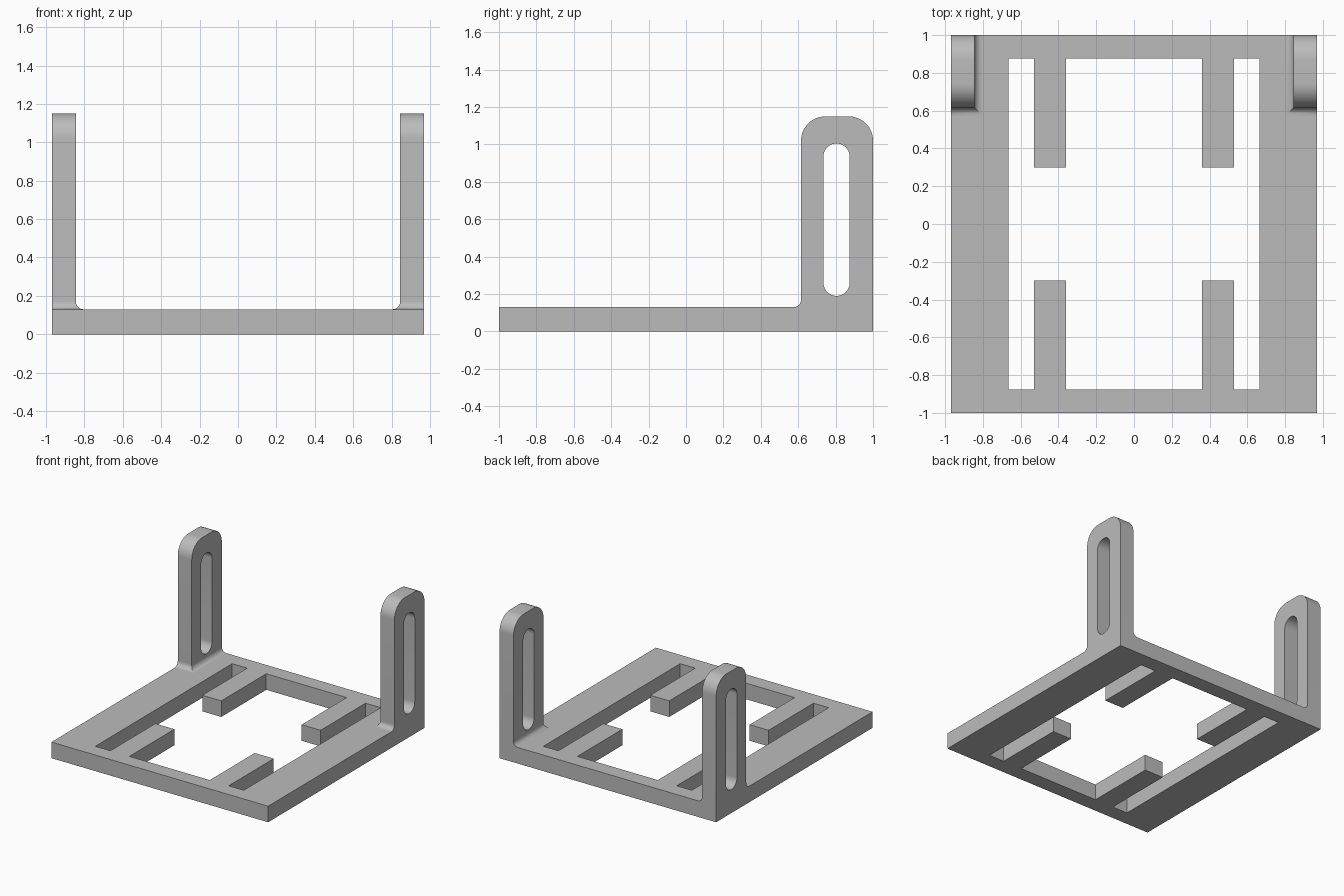
import bpy, bmesh
from math import sin, cos, pi, radians

cube = bpy.data.objects.get("Cube")
if cube:
    bpy.data.objects.remove(cube, do_unlink=True)

grey = bpy.data.materials.new("plain grey")
grey.use_nodes = True
grey.diffuse_color = (0.5, 0.5, 0.5, 1)
grey.node_tree.nodes["Principled BSDF"].inputs["Base Color"].default_value = (0.5, 0.5, 0.5, 1)

HALF_X, HALF_Y, THICK = 0.97, 1.0, 0.13          # base frame
OPEN_X, OPEN_Y = 0.665, 0.875                    # central opening
TAB_IN, TAB_OUT, TAB_END = 0.36, 0.53, 0.30      # inward tabs
POST_X, POST_Y, POST_TOP = 0.845, 0.615, 1.15    # slotted uprights
SLOT = (0.735, 0.875, 0.19, 1.005)
FILLET = 0.04


def finish(bm, name):
    bmesh.ops.recalc_face_normals(bm, faces=bm.faces[:])
    mesh = bpy.data.meshes.new(name)
    bm.to_mesh(mesh)
    bm.free()
    mesh.materials.append(grey)
    mesh.shade_smooth()
    mesh.set_sharp_from_angle(angle=radians(30))
    obj = bpy.data.objects.new(name, mesh)
    bpy.context.collection.objects.link(obj)
    return obj


def extrude(bm, vec):
    new = bmesh.ops.extrude_face_region(bm, geom=bm.faces[:])["geom"]
    verts = [v for v in new if isinstance(v, bmesh.types.BMVert)]
    bmesh.ops.translate(bm, verts=verts, vec=vec)


def rounded_rect(a0, a1, b0, b1, r, corners, steps=12):
    """Outline points; corners lists which of the four corners are rounded."""
    pts = []
    spec = [(a1, b0, -1, 1), (a1, b1, -1, -1), (a0, b1, 1, -1), (a0, b0, 1, 1)]
    for k, (a, b, da, db) in enumerate(spec):
        if k not in corners:
            pts.append((a, b))
            continue
        for i in range(steps + 1):
            t = (k - 1) * pi / 2 + i * pi / 2 / steps
            pts.append((a + da * r + r * cos(t), b + db * r + r * sin(t)))
    return pts


# Base frame with four tabs: kept cells of a plan grid, merged and extruded
def in_frame(x, y):
    border = abs(x) > OPEN_X or abs(y) > OPEN_Y
    tab = TAB_IN < abs(x) < TAB_OUT and abs(y) > TAB_END
    return border or tab


half_xs = [TAB_IN, TAB_OUT, OPEN_X, HALF_X]
half_ys = [TAB_END, OPEN_Y, HALF_Y]
xs = sorted([-v for v in half_xs] + half_xs)
ys = sorted([-v for v in half_ys] + half_ys)
bm = bmesh.new()
for x0, x1 in zip(xs, xs[1:]):
    for y0, y1 in zip(ys, ys[1:]):
        if in_frame((x0 + x1) / 2, (y0 + y1) / 2):
            bm.faces.new([bm.verts.new((x, y, 0)) for x, y in
                          ((x0, y0), (x1, y0), (x1, y1), (x0, y1))])
bmesh.ops.remove_doubles(bm, verts=bm.verts[:], dist=0.0001)
extrude(bm, (0, 0, THICK))
finish(bm, "base_frame")


# Upright with rounded top and a long round-ended slot
def make_upright(name, side):
    bm = bmesh.new()
    outer = rounded_rect(POST_Y, HALF_Y, THICK, POST_TOP, 0.13, (1, 2))
    inner = rounded_rect(*SLOT, 0.0699, (0, 1, 2, 3))
    for loop in (outer, inner):
        vs = [bm.verts.new((side * POST_X, y, z)) for y, z in loop]
        for i, v in enumerate(vs):
            bm.edges.new((vs[i - 1], v))
    bmesh.ops.triangle_fill(bm, edges=bm.edges[:], use_beauty=True)
    extrude(bm, (side * (HALF_X - POST_X), 0, 0))
    finish(bm, name)


# Concave fillet around the foot, mitred at its free corner
def make_fillet(name, side, steps=8):
    bm = bmesh.new()
    profile = [(0, 0)]
    for i in range(steps + 1):
        t = pi / 2 * i / steps
        profile.append((FILLET * (1 - sin(t)), FILLET * (1 - cos(t))))
    rows = []
    for d, h in profile:
        path = ((HALF_X, POST_Y - d), (POST_X - d, POST_Y - d), (POST_X - d, HALF_Y))
        rows.append([bm.verts.new((side * x, y, THICK + h)) for x, y in path])
    for i, row in enumerate(rows):
        prev = rows[i - 1]
        for k in (0, 1):
            bm.faces.new((prev[k], prev[k + 1], row[k + 1], row[k]))
    for k in (0, 2):
        bm.faces.new([row[k] for row in rows])
    bmesh.ops.remove_doubles(bm, verts=bm.verts[:], dist=0.00001)
    finish(bm, name)


for label, side in (("left", 1), ("right", -1)):
    make_upright(label + "_upright", side)
    make_fillet(label + "_foot_fillet", side)
